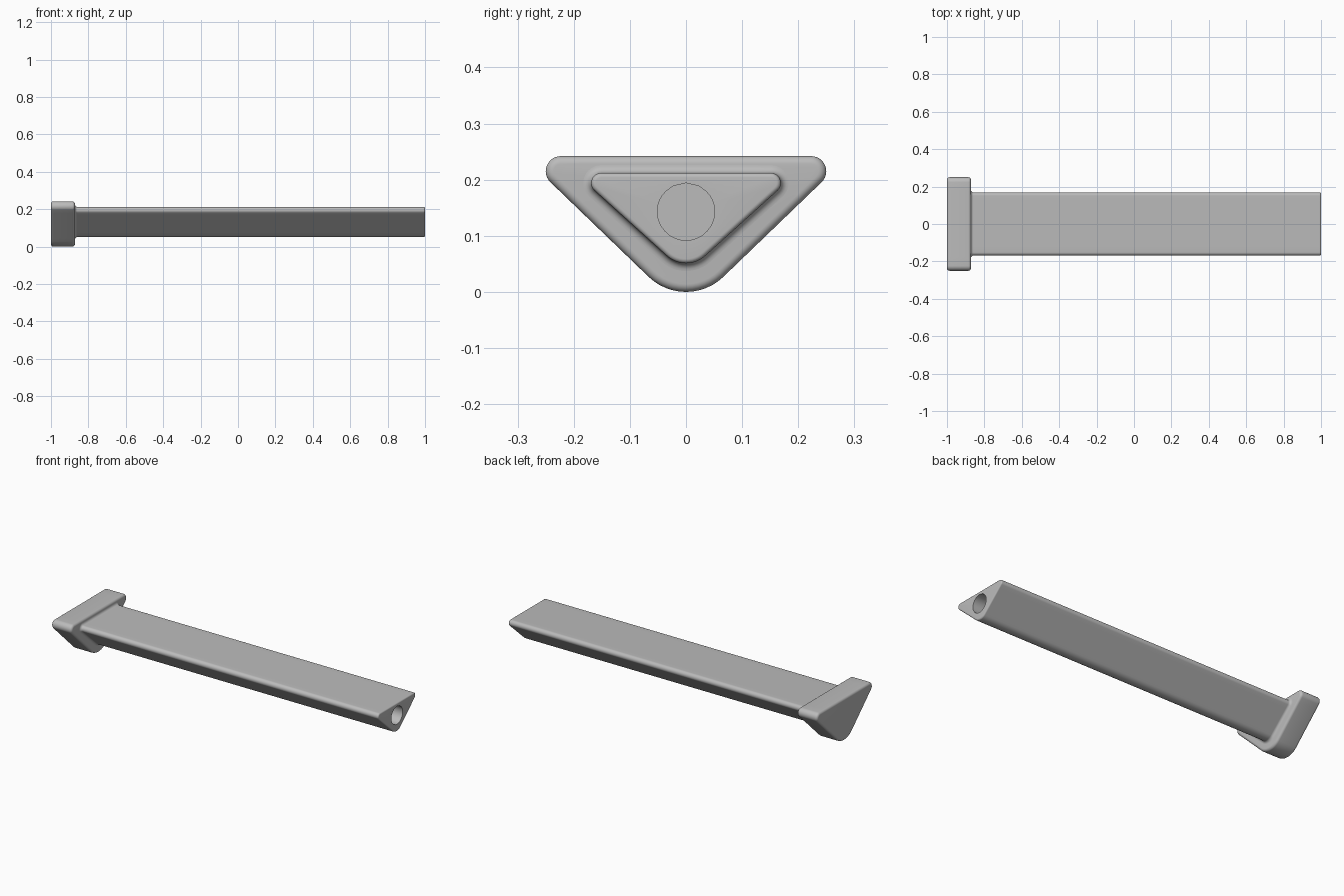
import bpy, bmesh
from math import sin, cos, pi, atan2, hypot

cube = bpy.data.objects.get("Cube")
if cube:
    bpy.data.objects.remove(cube)

grey = bpy.data.materials.new("plain grey")
grey.use_nodes = True
colour = (0.5, 0.5, 0.5, 1)
grey.diffuse_color = colour
grey.node_tree.nodes["Principled BSDF"].inputs["Base Color"].default_value = colour

HOLE_Z, HOLE_R = 0.143, 0.051


def rounded_triangle(bottom, corner, grow=0.0, arc=12, cuts=10):
    """Outline around three circles given as (y, z, radius), grown outwards."""
    cy, cz, cr = corner
    by, bz, br = bottom
    # Angle of the normal shared by the lower corner and the right corner
    dy, dz = cy - by, cz - bz
    dist = hypot(dy, dz)
    lean = atan2(dz, dy) - pi / 2
    slope = lean + atan2((br - cr) / dist, (1 - ((br - cr) / dist) ** 2) ** 0.5)
    arcs = [(bottom, -pi - slope, slope),
            (corner, slope, pi / 2),
            ((-cy, cz, cr), pi / 2, pi - slope)]
    corners = []
    for (y, z, r), start, end in arcs:
        angles = [start + (end - start) * i / arc for i in range(arc + 1)]
        corners.append([(y + (r + grow) * cos(a), z + (r + grow) * sin(a)) for a in angles])
    # Join the arcs with evenly divided straight sides
    outline = []
    for points, following in zip(corners, corners[1:] + corners[:1]):
        outline += points
        (y0, z0), (y1, z1) = points[-1], following[0]
        outline += [(y0 + (y1 - y0) * i / cuts, z0 + (z1 - z0) * i / cuts)
                    for i in range(1, cuts)]
    return outline


def loft(name, sections):
    """Skin (x, outline) sections and cap both ends."""
    bm = bmesh.new()
    rings = [[bm.verts.new((x, y, z)) for y, z in outline] for x, outline in sections]
    for a, b in zip(rings, rings[1:]):
        for i in range(len(a)):
            j = (i + 1) % len(a)
            bm.faces.new((a[i], a[j], b[j], b[i]))
    bm.faces.new(rings[0])
    bm.faces.new(rings[-1])
    bmesh.ops.recalc_face_normals(bm, faces=bm.faces)
    mesh = bpy.data.meshes.new(name)
    bm.to_mesh(mesh)
    bm.free()
    mesh.materials.append(grey)
    obj = bpy.data.objects.new(name, mesh)
    bpy.context.collection.objects.link(obj)
    bpy.ops.object.select_all(action="DESELECT")
    obj.select_set(True)
    bpy.context.view_layer.objects.active = obj
    bpy.ops.object.shade_smooth_by_angle(angle=pi / 6)
    return obj


def quarter(steps=6):
    return [pi / 2 * i / steps for i in range(steps + 1)]


# Head: thick rounded triangle with softened rims
HEAD = ((0, 0.096, 0.096), (0.223, 0.215, 0.027))
edge = 0.014
head = [(-1 + edge * (1 - sin(a)), rounded_triangle(*HEAD, grow=edge * (cos(a) - 1)))
        for a in reversed(quarter())]
head += [(-0.872 - edge * (1 - sin(a)), rounded_triangle(*HEAD, grow=edge * (cos(a) - 1)))
         for a in quarter()]
loft("head", head)

# Shaft: fillet at the head, long body, softened tip, blind round hole
SHAFT = ((0, 0.102, 0.051), (0.151, 0.194, 0.018))
fillet, tip = 0.014, 0.008
shaft = [(-0.89, rounded_triangle(*SHAFT, grow=fillet))]
shaft += [(-0.872 + fillet * (1 - cos(a)), rounded_triangle(*SHAFT, grow=fillet * (1 - sin(a))))
          for a in quarter()]
shaft += [(1 - tip * (1 - sin(a)), rounded_triangle(*SHAFT, grow=tip * (cos(a) - 1)))
          for a in quarter()]
rim = [atan2(z - HOLE_Z, y) for y, z in shaft[-1][1]]
hole = [(HOLE_R * cos(a), HOLE_Z + HOLE_R * sin(a)) for a in rim]
shaft += [(1, hole), (0.7, hole)]
loft("shaft", shaft)
